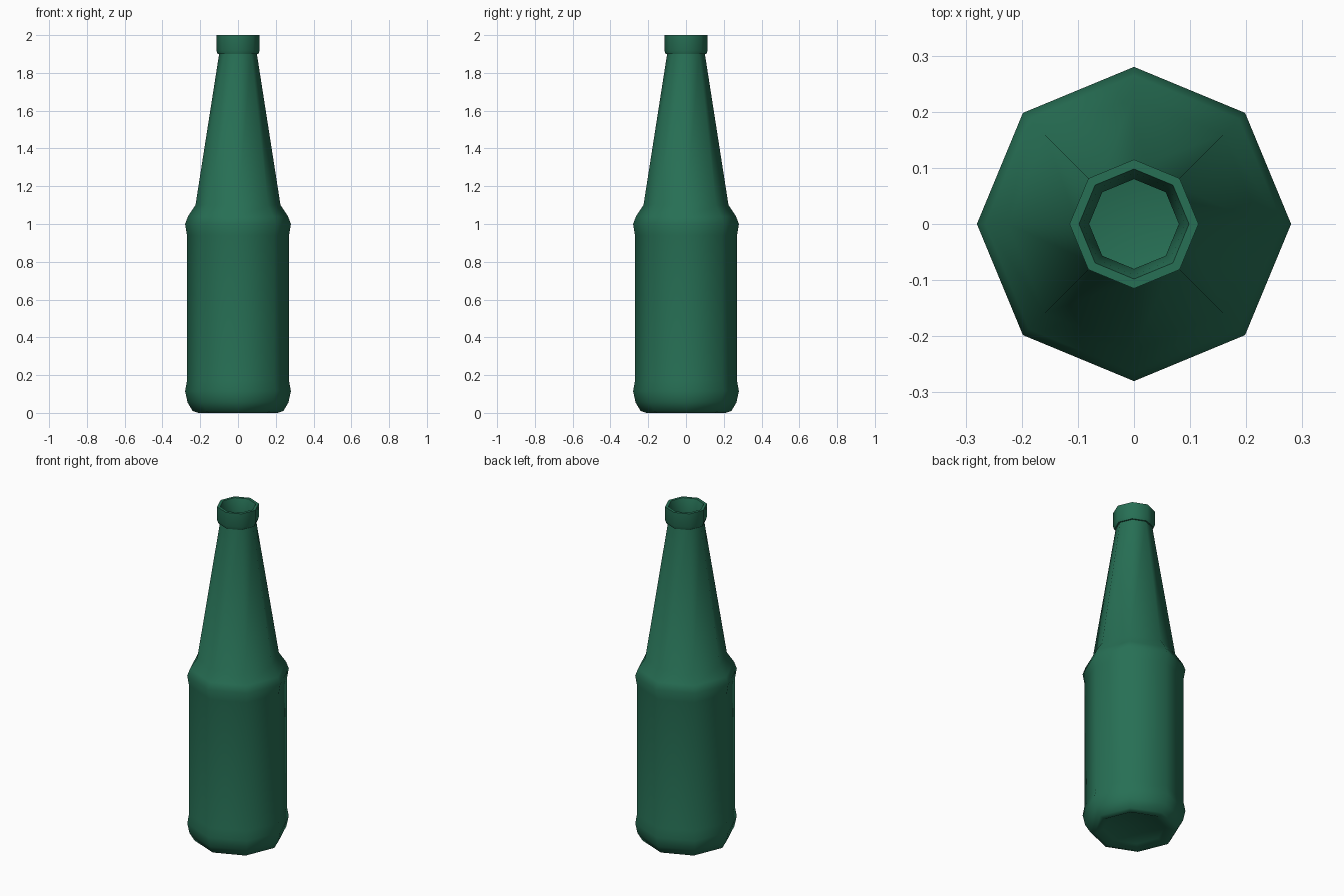
import bpy, bmesh, math

if "Cube" in bpy.data.objects:
    bpy.data.objects.remove(bpy.data.objects["Cube"])

SIDES = 8

green = bpy.data.materials.new("bottle_green")
green.diffuse_color = (0.02, 0.16, 0.09, 1)
green.use_nodes = True
green.node_tree.nodes["Principled BSDF"].inputs["Base Color"].default_value = green.diffuse_color


def lathe(name, profile, mat, angle):
    """Revolve an (r, z) profile; r == 0 makes a pole."""
    bm = bmesh.new()
    rings = []
    for r, z in profile:
        if r == 0:
            rings.append([bm.verts.new((0, 0, z))] * SIDES)
        else:
            rings.append([bm.verts.new((r * math.cos(2 * math.pi * i / SIDES),
                                        r * math.sin(2 * math.pi * i / SIDES), z))
                          for i in range(SIDES)])
    for a, b in zip(rings, rings[1:]):
        for i in range(SIDES):
            j = (i + 1) % SIDES
            bm.faces.new(list(dict.fromkeys((a[i], a[j], b[j], b[i]))))
    bmesh.ops.recalc_face_normals(bm, faces=bm.faces)
    me = bpy.data.meshes.new(name)
    bm.to_mesh(me)
    bm.free()
    me.materials.append(mat)
    ob = bpy.data.objects.new(name, me)
    bpy.context.collection.objects.link(ob)
    bpy.context.view_layer.objects.active = ob
    ob.select_set(True)
    bpy.ops.object.shade_smooth_by_angle(angle=math.radians(angle))
    ob.select_set(False)
    return ob


# Glass body: shallow punt, rounded base, label recess, shoulder, neck, lip, inside
profile = [
    (0, 0.03), (0.17, 0.02), (0.21, 0.0), (0.24, 0.01), (0.267, 0.055),
    (0.28, 0.115), (0.27, 0.17), (0.27, 0.94), (0.28, 1.0), (0.265, 1.04),
    (0.225, 1.10), (0.10, 1.90),
    (0.108, 1.90), (0.115, 1.92), (0.115, 2.0),
    (0.098, 2.0), (0.091, 1.975), (0.08, 1.90),
    (0.20, 1.10), (0.245, 0.98), (0.245, 0.08), (0.21, 0.045), (0, 0.045),
]
lathe("bottle", profile, green, 50)
